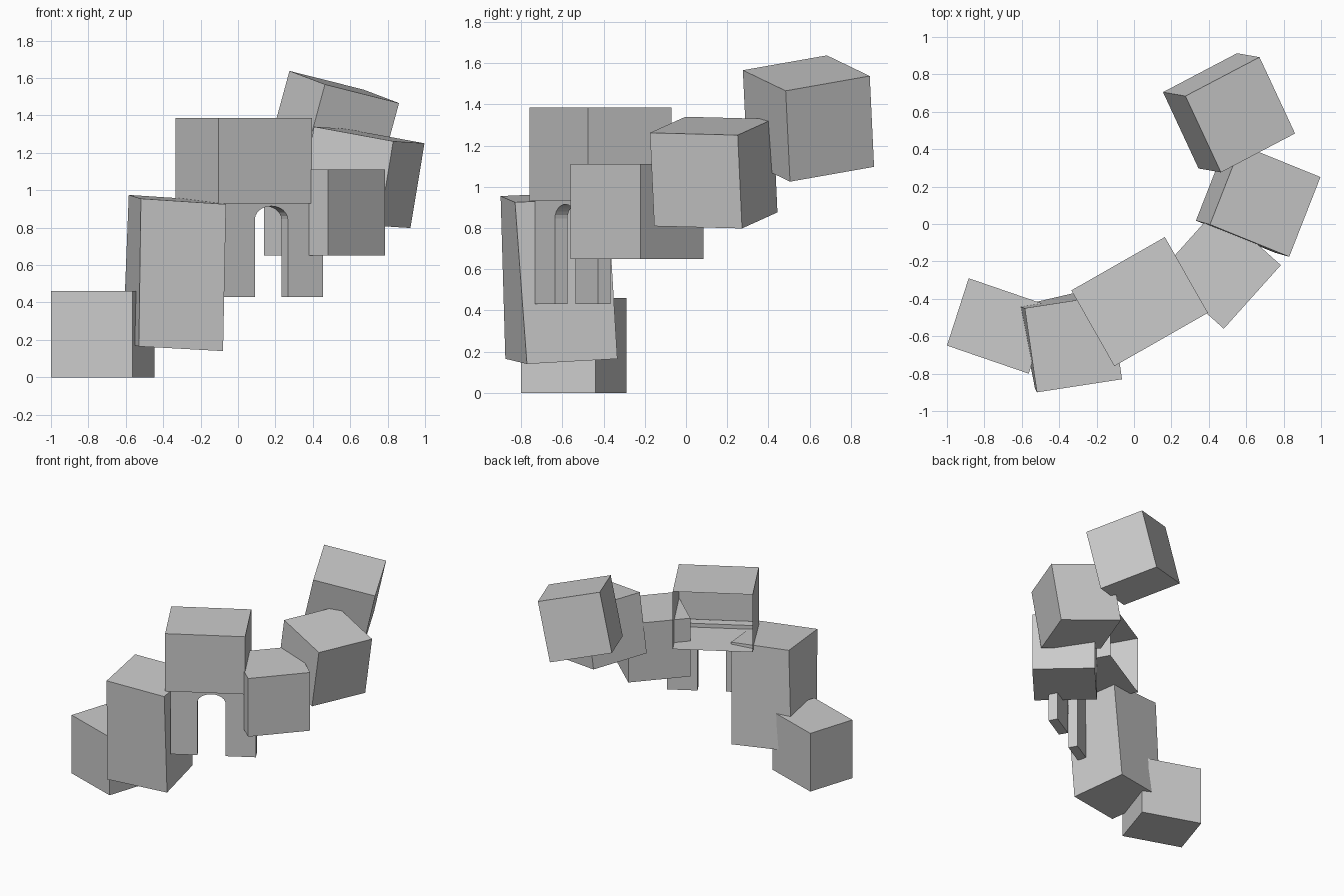
import bpy, bmesh, math
from mathutils import Vector as V

if "Cube" in bpy.data.objects:
    bpy.data.objects.remove(bpy.data.objects["Cube"])


def finish(name, bm):
    bmesh.ops.recalc_face_normals(bm, faces=bm.faces)
    me = bpy.data.meshes.new(name)
    bm.to_mesh(me)
    bm.free()
    ob = bpy.data.objects.new(name, me)
    bpy.context.collection.objects.link(ob)
    return ob


def block(name, top, down, bottom=None, open_back=False):
    """Block from three top corners (a, b, c in order round the top) and a
    down vector, or from separate bottom corners when slightly twisted."""
    def quad(p):
        a, b, c = map(V, p)
        return [a, b, c, a + c - b]
    t = quad(top)
    b = quad(bottom) if bottom else [p + V(down) for p in t]
    bm = bmesh.new()
    vs = [bm.verts.new(p) for p in t + b]
    bm.faces.new(vs[:4])
    bm.faces.new(vs[7:3:-1])
    for i in range(4):
        if open_back and i == 2:
            continue
        j = (i + 1) % 4
        bm.faces.new((vs[i], vs[4 + i], vs[4 + j], vs[j]))
    return finish(name, bm)


# Lowest block, standing on the ground
block("ground_block", [(-1.0, -.65, .46), (-.563, -.8, .46), (-.447, -.44, .46)], (0, 0, -.46))

# Tall leaning block, slightly twisted
block("tall_block", [(-.519, -.9, .955), (-.064, -.83, .925), (-.129, -.38, .945)], None,
      [(-.53, -.877, .165), (-.08, -.772, .14), (-.165, -.333, .165)])

# Upper box of the archway, open at the back
block("arch_box", [(-.105, -.76, 1.385), (.395, -.475, 1.385), (.165, -.07, 1.385)],
      (0, 0, -.455), open_back=True)

# Middle block beside the archway
block("middle_block", [(.14, -.255, 1.11), (.48, -.56, 1.11), (.785, -.22, 1.11)], (0, 0, -.46))

# Tilted blocks at the high end
block("tilted_block", [(.406, -.003, 1.34), (.83, -.175, 1.262), (.997, .251, 1.251)],
      (-.075, .021, -.453))
block("top_block", [(.275, .684, 1.638), (.465, .276, 1.566), (.861, .484, 1.466)],
      (-.12, .021, -.441))

# Thin arch panel with two legs below the open box
u = V((.533, .306, 0)).normalized()
inward = V((-u.y, u.x, 0)) * .07
origin = V((-.078, -.733, 0))
length, left, right = .615, .194, .397
z0, z1, spring, rise = .43, .96, .845, .07
mid, half = (left + right) / 2, (right - left) / 2
profile = [(0, z0), (left, z0)]
for i in range(13):
    a = math.pi * (1 - i / 12)
    profile.append((mid + half * math.cos(a), spring + rise * math.sin(a)))
profile += [(right, z0), (length, z0), (length, z1), (0, z1)]
bm = bmesh.new()
face = bm.faces.new([bm.verts.new(origin + u * s + V((0, 0, z))) for s, z in profile])
ext = bmesh.ops.extrude_face_region(bm, geom=[face], use_keep_orig=True)
bmesh.ops.translate(bm, vec=inward,
                    verts=[g for g in ext["geom"] if isinstance(g, bmesh.types.BMVert)])
finish("arch_panel", bm)
